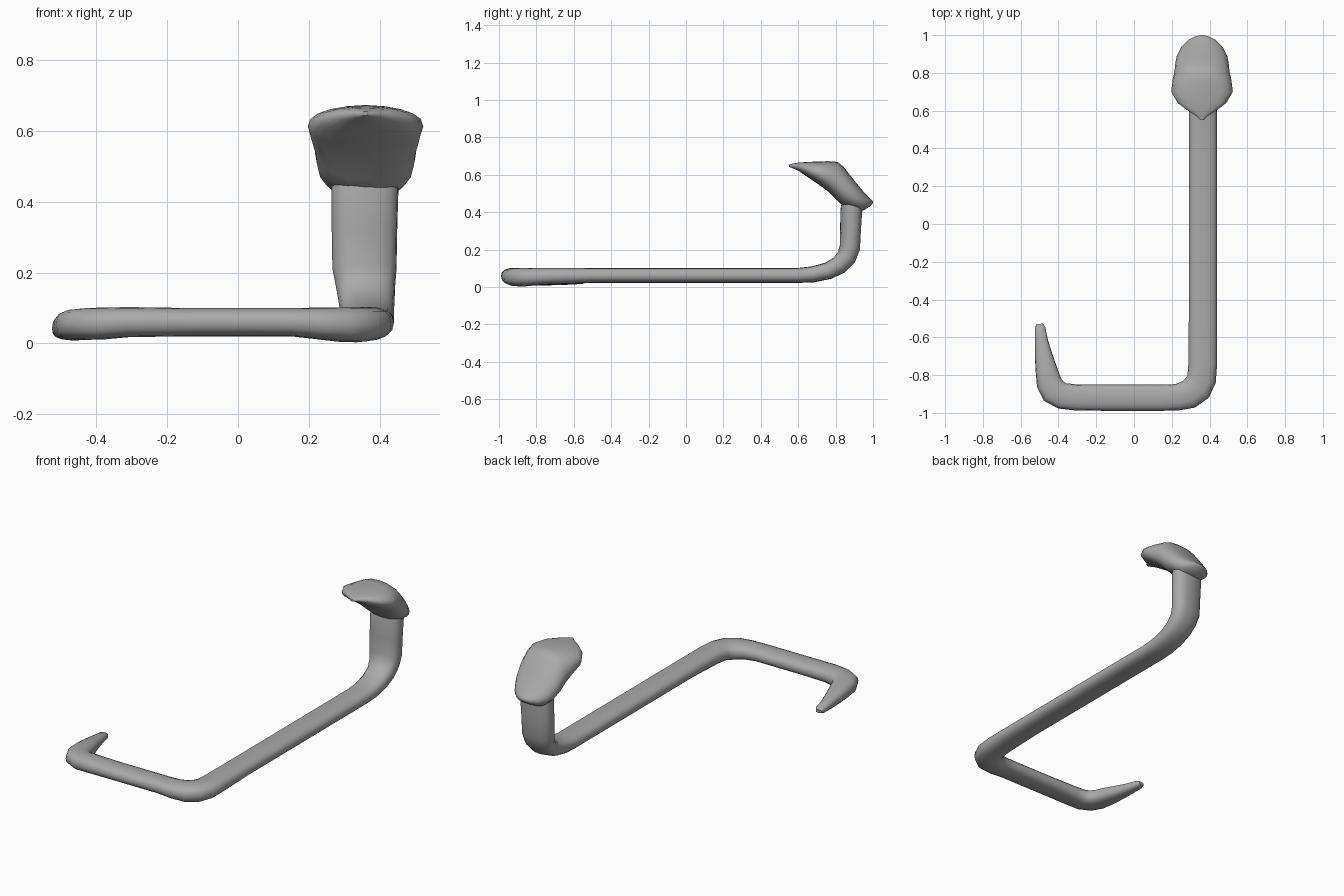
import bpy, bmesh
from math import cos, sin, pi, copysign
from mathutils import Vector

if "Cube" in bpy.data.objects:
    bpy.data.objects.remove(bpy.data.objects["Cube"], do_unlink=True)

gray = bpy.data.materials.new("stone gray")
gray.use_nodes = True
gray.diffuse_color = (0.4, 0.4, 0.4, 1)
gray.node_tree.nodes["Principled BSDF"].inputs["Base Color"].default_value = (0.4, 0.4, 0.4, 1)


def loft(name, rings):
    """Skin a list of equally long rings and cap both ends."""
    bm = bmesh.new()
    loops = [[bm.verts.new(p) for p in ring] for ring in rings]
    n = len(loops[0])
    for a, b in zip(loops, loops[1:]):
        for i in range(n):
            j = (i + 1) % n
            bm.faces.new((a[i], a[j], b[j], b[i]))
    bm.faces.new(loops[0])
    bm.faces.new(loops[-1])
    bmesh.ops.recalc_face_normals(bm, faces=bm.faces)
    mesh = bpy.data.meshes.new(name)
    bm.to_mesh(mesh)
    bm.free()
    mesh.materials.append(gray)
    obj = bpy.data.objects.new(name, mesh)
    bpy.context.collection.objects.link(obj)
    bpy.ops.object.select_all(action="DESELECT")
    obj.select_set(True)
    bpy.context.view_layer.objects.active = obj
    bpy.ops.object.shade_smooth_by_angle(angle=0.9)
    return obj


def oval(count, power):
    """Unit rounded outline; a lower power is boxier."""
    for k in range(count):
        c, s = cos(2 * pi * k / count), sin(2 * pi * k / count)
        yield copysign(abs(c) ** power, c), copysign(abs(s) ** power, s)


def tube(name, stations):
    """Flattened tube along (x, y, z, width, thickness) stations."""
    points = [Vector(s[:3]) for s in stations]
    rings, side = [], Vector((1, 0, 0))
    for i, (p, s) in enumerate(zip(points, stations)):
        before = (p - points[max(i - 1, 0)]).normalized()
        after = (points[min(i + 1, len(points) - 1)] - p).normalized()
        along = (before + after).normalized()
        level = Vector((along.y, -along.x, 0))
        if level.length > 0.2:
            side = level.normalized()
        up = side.cross(along)
        rings.append([p + side * u * s[3] / 2 + up * v * s[4] / 2
                      for u, v in oval(16, 0.8)])
    return loft(name, rings)


# Tail, two straight body runs and the upright neck
tail = [
    (-0.50, -0.53, 0.035, 0.035, 0.02), (-0.497, -0.55, 0.037, 0.055, 0.04),
    (-0.49, -0.62, 0.04, 0.07, 0.055), (-0.478, -0.70, 0.045, 0.095, 0.07),
    (-0.462, -0.78, 0.05, 0.118, 0.085), (-0.45, -0.84, 0.053, 0.135, 0.088),
    (-0.425, -0.885, 0.055, 0.145, 0.09), (-0.38, -0.91, 0.056, 0.14, 0.09),
    (-0.31, -0.918, 0.06, 0.138, 0.085)]
front_run = [(x, -0.92, 0.06, 0.138, 0.08) for x in (-0.15, 0.0, 0.15)]
corner = [
    (0.23, -0.917, 0.056, 0.14, 0.09), (0.29, -0.902, 0.053, 0.155, 0.098),
    (0.335, -0.868, 0.053, 0.16, 0.1), (0.358, -0.82, 0.055, 0.155, 0.095),
    (0.364, -0.74, 0.058, 0.152, 0.09)]
long_run = [(0.365, y, 0.062, 0.15, 0.08) for y in (-0.5, -0.2, 0.1, 0.4, 0.6)]
neck = [
    (0.365, 0.68, 0.068, 0.15, 0.086), (0.364, 0.76, 0.087, 0.152, 0.092),
    (0.363, 0.82, 0.118, 0.158, 0.1), (0.36, 0.858, 0.16, 0.168, 0.106),
    (0.357, 0.876, 0.21, 0.182, 0.108), (0.357, 0.88, 0.32, 0.186, 0.11),
    (0.358, 0.885, 0.42, 0.19, 0.115), (0.36, 0.89, 0.47, 0.19, 0.1)]
tube("body", tail + front_run + corner + long_run + neck)

# Flared head sloping up and forward: y, half width, top, bottom
head = [
    (0.55, 0.008, 0.655, 0.643), (0.575, 0.035, 0.661, 0.633),
    (0.60, 0.075, 0.665, 0.622), (0.64, 0.128, 0.668, 0.595),
    (0.70, 0.163, 0.671, 0.555), (0.76, 0.156, 0.673, 0.51),
    (0.81, 0.145, 0.669, 0.46), (0.84, 0.143, 0.645, 0.435),
    (0.89, 0.134, 0.582, 0.415), (0.94, 0.108, 0.52, 0.405),
    (0.975, 0.072, 0.482, 0.425), (0.993, 0.035, 0.466, 0.44),
    (1.0, 0.008, 0.458, 0.45)]
loft("head", [[(0.36 + u * w, y, (top + low) / 2 + v * (top - low) / 2)
               for u, v in oval(20, 0.9)] for y, w, top, low in head])
